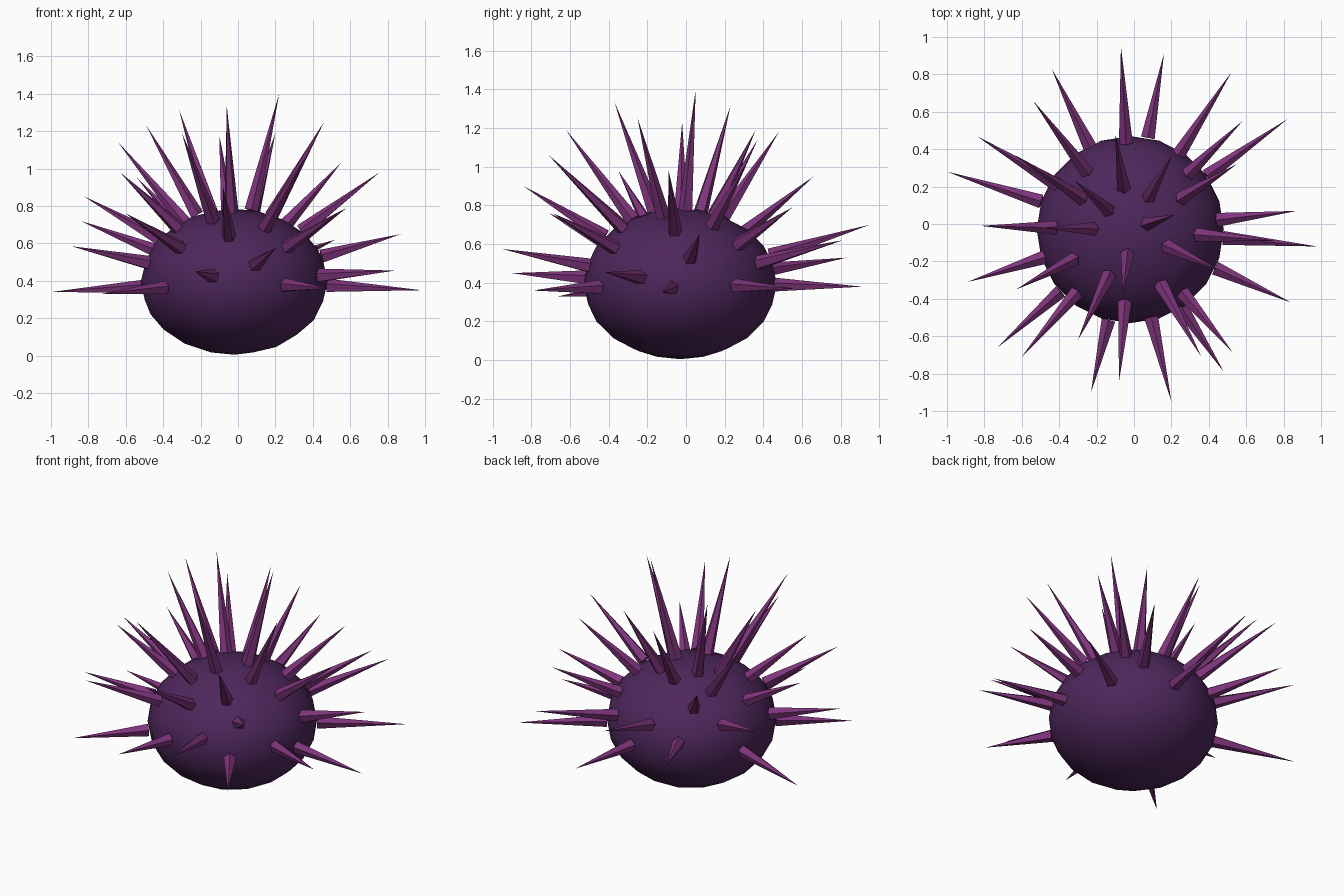
import bpy, bmesh
from mathutils import Vector

if "Cube" in bpy.data.objects:
    bpy.data.objects.remove(bpy.data.objects["Cube"])

CENTER = Vector((-0.02, -0.03, 0.395))
RADII = Vector((0.5, 0.5, 0.39))
SPINE_RADIUS, SPINE_SIDES = 0.039, 5


def material(name, color):
    mat = bpy.data.materials.new(name)
    mat.diffuse_color = (*color, 1)
    mat.use_nodes = True
    mat.node_tree.nodes["Principled BSDF"].inputs["Base Color"].default_value = mat.diffuse_color
    return mat


def make_object(name, bm, mat):
    mesh = bpy.data.meshes.new(name)
    bm.to_mesh(mesh)
    bm.free()
    mesh.materials.append(mat)
    obj = bpy.data.objects.new(name, mesh)
    bpy.context.collection.objects.link(obj)
    return obj


body_purple = material("dark purple", (0.075, 0.02, 0.105))
spine_purple = material("magenta purple", (0.21, 0.035, 0.2))

# Body: a squashed, smooth ball
bm = bmesh.new()
bmesh.ops.create_icosphere(bm, subdivisions=3, radius=1)
for v in bm.verts:
    v.co = CENTER + v.co * RADII
for f in bm.faces:
    f.smooth = True
make_object("body", bm, body_purple)

# Spine tips, from the low ring up to the crown
TIPS = [
    # low ring
    (-1.0, .28, .34), (-.73, -.66, .33), (.48, -.79, .36), (.98, -.12, .35),
    (.82, .56, .37), (.16, .91, .38), (-.23, -.90, .45), (.84, -.42, .455),
    (-.44, .83, .53), (.20, -.95, .575), (-.89, -.31, .585), (.52, .81, .62),
    # middle rings
    (.87, .07, .65), (-.07, .95, .70), (-.84, .47, .72), (-.60, -.71, .76),
    (.53, -.69, .76), (.58, .55, .79), (-.82, -.01, .85), (-.08, -.84, .90),
    (-.54, .66, .95), (.757, -.09, .98), (-.63, -.35, .98), (.55, .32, 1.03),
    # crown
    (.36, -.71, 1.06), (-.64, .37, 1.14), (-.10, .48, 1.18), (.20, .36, 1.19),
    (-.30, -.62, 1.19), (-.49, -.02, 1.23), (.46, -.25, 1.25),
    (-.315, .23, 1.315), (-.06, -.37, 1.335), (.22, .05, 1.40),
]

# Spines: slim pyramids that start on the body surface and point outward
bm = bmesh.new()
for tip in TIPS:
    tip = Vector(tip)
    ray = tip - CENTER
    reach = Vector(a / b for a, b in zip(ray, RADII)).length
    base = CENTER + ray / reach
    axis = tip - base
    cone = bmesh.ops.create_cone(bm, cap_ends=True, segments=SPINE_SIDES,
                                 radius1=SPINE_RADIUS, radius2=0,
                                 depth=axis.length)
    turn = axis.to_track_quat('Z', 'Y')
    for v in cone["verts"]:
        v.co = turn @ v.co + (base + tip) / 2
bmesh.ops.remove_doubles(bm, verts=bm.verts, dist=0.0001)
make_object("spines", bm, spine_purple)
